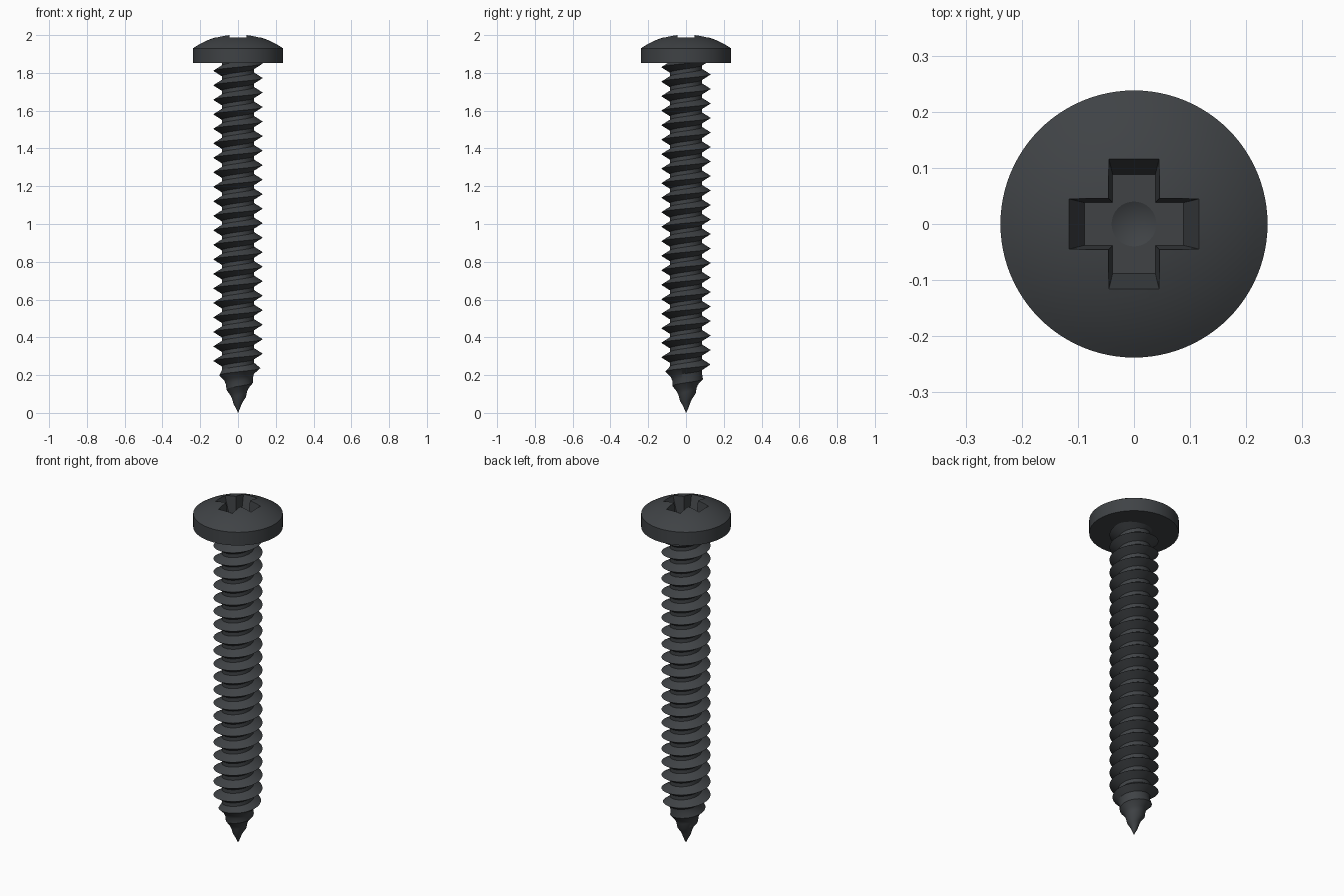
import bpy, bmesh, math

if "Cube" in bpy.data.objects:
    bpy.data.objects.remove(bpy.data.objects["Cube"])

mat = bpy.data.materials.new("black_steel")
mat.diffuse_color = (0.05, 0.055, 0.06, 1)
mat.use_nodes = True
mat.node_tree.nodes["Principled BSDF"].inputs["Base Color"].default_value = mat.diffuse_color


def make(name, bm):
    bmesh.ops.remove_doubles(bm, verts=bm.verts, dist=1e-5)
    bmesh.ops.dissolve_degenerate(bm, edges=bm.edges, dist=1e-5)
    bmesh.ops.recalc_face_normals(bm, faces=bm.faces)
    me = bpy.data.meshes.new(name)
    bm.to_mesh(me)
    bm.free()
    ob = bpy.data.objects.new(name, me)
    bpy.context.collection.objects.link(ob)
    me.materials.append(mat)
    return ob


def lathe(name, profile, n):
    bm = bmesh.new()
    rings = [[bm.verts.new((r * math.cos(2 * math.pi * i / n), r * math.sin(2 * math.pi * i / n), z))
              for i in range(n)] for r, z in profile]
    for a, b in zip(rings, rings[1:]):
        for i in range(n):
            j = (i + 1) % n
            bm.faces.new((a[i], a[j], b[j], b[i]))
    return make(name, bm)


def tapered_box(name, bottom, top):
    bm = bmesh.new()
    rings = [[bm.verts.new((sx * x, sy * y, z)) for sx, sy in ((-1, -1), (1, -1), (1, 1), (-1, 1))]
             for x, y, z in (bottom, top)]
    bm.faces.new(rings[0])
    bm.faces.new(rings[1])
    for i in range(4):
        j = (i + 1) % 4
        bm.faces.new((rings[0][i], rings[0][j], rings[1][j], rings[1][i]))
    return make(name, bm)


def smooth(ob, deg):
    bpy.ops.object.select_all(action='DESELECT')
    ob.select_set(True)
    bpy.context.view_layer.objects.active = ob
    bpy.ops.object.shade_smooth_by_angle(angle=math.radians(deg))


# pan head: flat underside, straight rim, spherical dome
R, APEX = 0.417, 2.005
dome = [(0.238 * (1 - i / 12), 0) for i in range(13)]
dome = [(r, APEX - R + math.sqrt(R * R - r * r)) for r, _ in dome]
head = lathe("head", [(0, 1.853), (0.238, 1.853)] + dome, 96)

# cross recess with a conical pit in the middle
cutters = [
    tapered_box("recess_x", (0.088, 0.038, 1.90), (0.123, 0.0465, 2.01)),
    tapered_box("recess_y", (0.038, 0.088, 1.90), (0.0465, 0.123, 2.01)),
    lathe("recess_pit", [(0, 1.88), (0.042, 1.901), (0.042, 1.91), (0, 1.91)], 32),
]
bpy.context.view_layer.objects.active = head
for c in cutters:
    m = head.modifiers.new(c.name, 'BOOLEAN')
    m.operation, m.solver, m.object = 'DIFFERENCE', 'EXACT', c
    bpy.context.view_layer.update()
    bpy.ops.object.modifier_apply(modifier=m.name)
for c in cutters:
    bpy.data.objects.remove(c)
smooth(head, 25)

# threaded shank: a helical strip whose turns share edges, tapering to a point
PITCH, N, TOP = 0.0768, 64, 1.865
CREST0 = 0.2366 - 5 * PITCH
bm = bmesh.new()
steps = []
for i in range(30 * N):
    t = 2 * math.pi * i / N
    row = []
    for dz, crest in ((-0.028, 0), (0, 1), (0.028, 0)):
        z = min(max(CREST0 + PITCH * i / N + dz, 0), TOP)
        r = 0.13 * min(1, z / 0.26) if crest else 0.085 * min(1, z / 0.2)
        row.append(bm.verts.new((r * math.cos(t), r * math.sin(t), z)))
    steps.append(row)
for i in range(len(steps) - 1):
    a, b = steps[i], steps[i + 1]
    for k in range(2):
        bm.faces.new((a[k], b[k], b[k + 1], a[k + 1]))
    if i + N + 1 < len(steps):
        c, d = steps[i + N], steps[i + N + 1]
        bm.faces.new((a[2], b[2], d[0], c[0]))
shank = make("threaded_shank", bm)
smooth(shank, 30)
